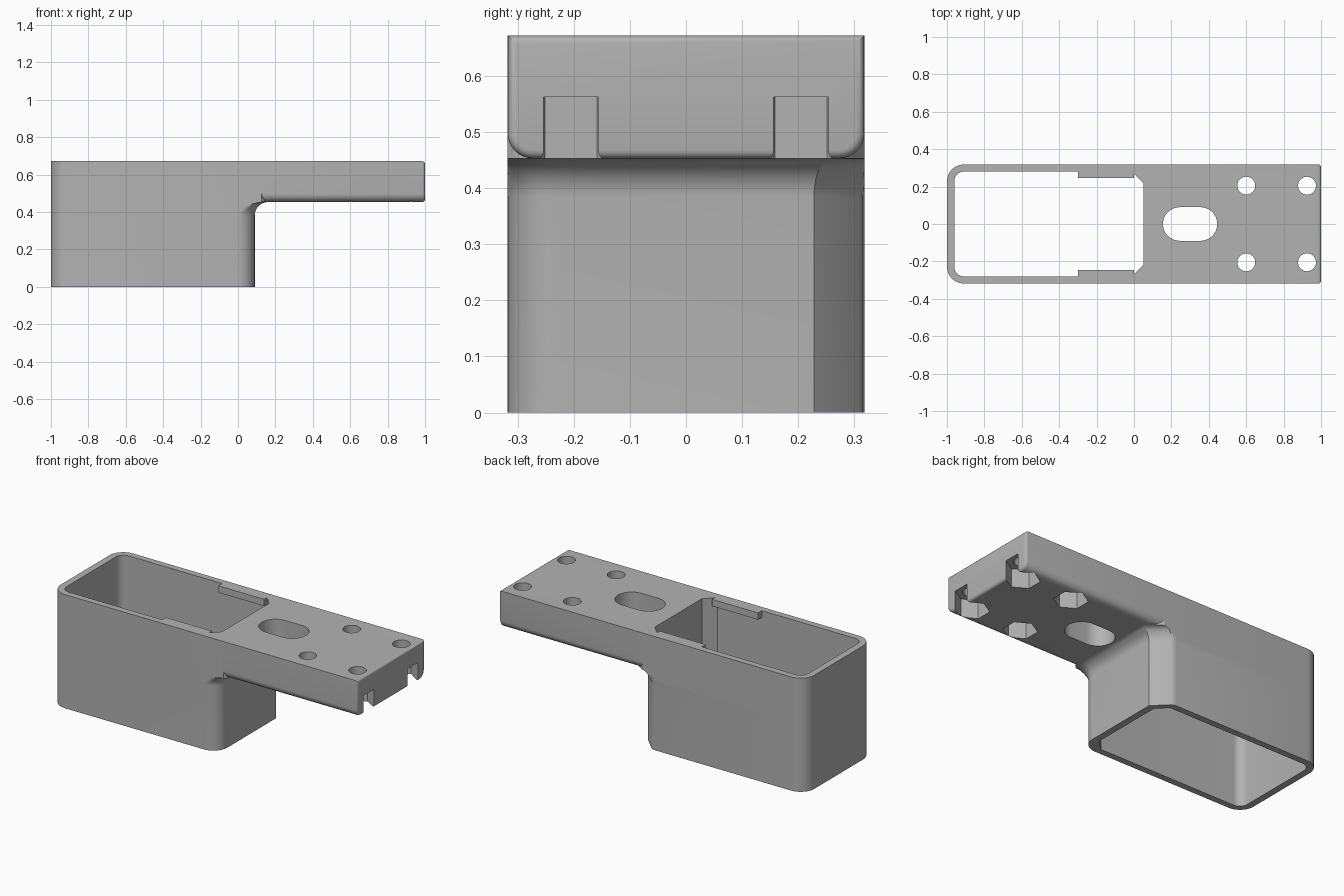
import bpy, bmesh, math
from math import sin, cos, pi, radians, sqrt

if "Cube" in bpy.data.objects:
    bpy.data.objects.remove(bpy.data.objects["Cube"], do_unlink=True)

HALF, TOP, UNDER, WALL_X = 0.318, 0.672, 0.453, 0.09
FILLET = 0.07

grey = bpy.data.materials.new("plain grey")
grey.use_nodes = True
grey.diffuse_color = (0.45, 0.45, 0.45, 1)
grey.node_tree.nodes["Principled BSDF"].inputs["Base Color"].default_value = (0.45, 0.45, 0.45, 1)


def make_object(name, bm):
    bmesh.ops.recalc_face_normals(bm, faces=bm.faces)
    mesh = bpy.data.meshes.new(name)
    bm.to_mesh(mesh)
    bm.free()
    mesh.materials.append(grey)
    obj = bpy.data.objects.new(name, mesh)
    bpy.context.collection.objects.link(obj)
    return obj


def loft(name, rings):
    """Skin closed rings of equal length and cap both ends."""
    bm = bmesh.new()
    loops = [[bm.verts.new(p) for p in ring] for ring in rings]
    n = len(loops[0])
    for a, b in zip(loops, loops[1:]):
        for i in range(n):
            j = (i + 1) % n
            bm.faces.new((a[i], a[j], b[j], b[i]))
    bm.faces.new(loops[0])
    bm.faces.new(loops[-1])
    return make_object(name, bm)


def prism(name, outline, z0, z1):
    return loft(name, [[(x, y, z) for x, y in outline] for z in (z0, z1)])


def arc(cx, cy, r, start, end, steps):
    angles = [radians(start + (end - start) * i / steps) for i in range(steps + 1)]
    return [(cx + r * cos(a), cy + r * sin(a)) for a in angles]


def boolean(target, tool, operation):
    mod = target.modifiers.new(operation.lower(), 'BOOLEAN')
    mod.operation, mod.object, mod.solver = operation, tool, 'EXACT'
    bpy.context.view_layer.objects.active = target
    bpy.ops.object.modifier_apply(modifier=mod.name)
    bpy.data.objects.remove(tool, do_unlink=True)


# Hollow housing: rounded corners, one flat chamfer, flaring into the plate
R = 0.09
back_end = arc(-1 + R, HALF - R, R, 90, 180, 10) + arc(-1 + R, R - HALF, R, 180, 270, 10)
front_round = arc(WALL_X - R, R - HALF, R, 270, 360, 12)
chamfer = [(WALL_X, 0.228), (0.01, 0.308), (-0.003, 0.315), (-0.02, HALF)]
chamfer_dirs = [(1, 0.41), (0.7, 0.7), (0.3, 0.95), (0, 1)]


def housing_ring(z, flare):
    ring = list(back_end)
    for x, y in front_round:
        nx, ny = (x - WALL_X + R) / R, (y + HALF - R) / R
        ring.append((x + flare * nx, max(-HALF, y + flare * ny)))
    for (x, y), (nx, ny) in zip(chamfer, chamfer_dirs):
        ring.append((x + flare * nx, min(HALF, y + flare * ny)))
    return [(x, y, z) for x, y in ring]


rings = [housing_ring(0, 0)]
for i in range(11):
    t = i / 10 * pi / 2
    rings.append(housing_ring(UNDER - FILLET + FILLET * sin(t), FILLET * (1 - cos(t))))
rings.append(housing_ring(TOP, FILLET))
body = loft("housing_and_plate", rings)

# Mounting plate with rounded lower sides and a softened end
bm = bmesh.new()
bmesh.ops.create_cube(bm, size=1)
for v in bm.verts:
    v.co.x = 1 if v.co.x > 0 else -0.05
    v.co.y *= 2 * HALF
    v.co.z = TOP if v.co.z > 0 else UNDER
lower = [e for e in bm.edges if all(v.co.z < 0.5 for v in e.verts)
         and e.verts[0].co.y * e.verts[1].co.y > 0]
bmesh.ops.bevel(bm, geom=lower, offset=0.045, segments=8, profile=0.5, affect='EDGES')
end = [e for e in bm.edges if all(v.co.x > 0.99 for v in e.verts)]
bmesh.ops.bevel(bm, geom=end, offset=0.015, segments=4, profile=0.5, affect='EDGES')
boolean(body, make_object("plate", bm), 'UNION')

# Through cavity with chamfered inner corners
r = 0.05
cavity = (arc(-0.96 + r, 0.28 - r, r, 90, 180, 8) + arc(-0.96 + r, r - 0.28, r, 180, 270, 8)
          + [(-0.01, -0.28), (0.05, -0.22), (0.05, 0.22), (-0.01, 0.28)])
boolean(body, prism("cavity", cavity, -0.1, 0.8), 'DIFFERENCE')

# Oval opening
oval = arc(0.355, 0, 0.09, -90, 90, 20) + arc(0.245, 0, 0.09, 90, 270, 20)
boolean(body, prism("oval", oval, 0.3, 0.8), 'DIFFERENCE')

# Bolt holes with six-sided nut pockets underneath
for x in (0.6, 0.925):
    for y in (-0.205, 0.205):
        boolean(body, prism("hole", arc(x, y, 0.048, 0, 348.75, 31), 0.5, 0.8), 'DIFFERENCE')
        boolean(body, prism("nut", arc(x, y, 0.092, 30, 330, 5), 0.3, 0.562), 'DIFFERENCE')

# Retaining lips inside the cavity rim
for side, label in ((1, "left"), (-1, "right")):
    lip = [(-0.3, side * 0.245), (0, side * 0.245), (0, side * 0.281), (-0.3, side * 0.281)]
    prism(label + "_lip", lip, TOP - 0.04, TOP)

bpy.ops.object.select_all(action='DESELECT')
body.select_set(True)
bpy.context.view_layer.objects.active = body
bpy.ops.object.shade_smooth_by_angle(angle=radians(30))
